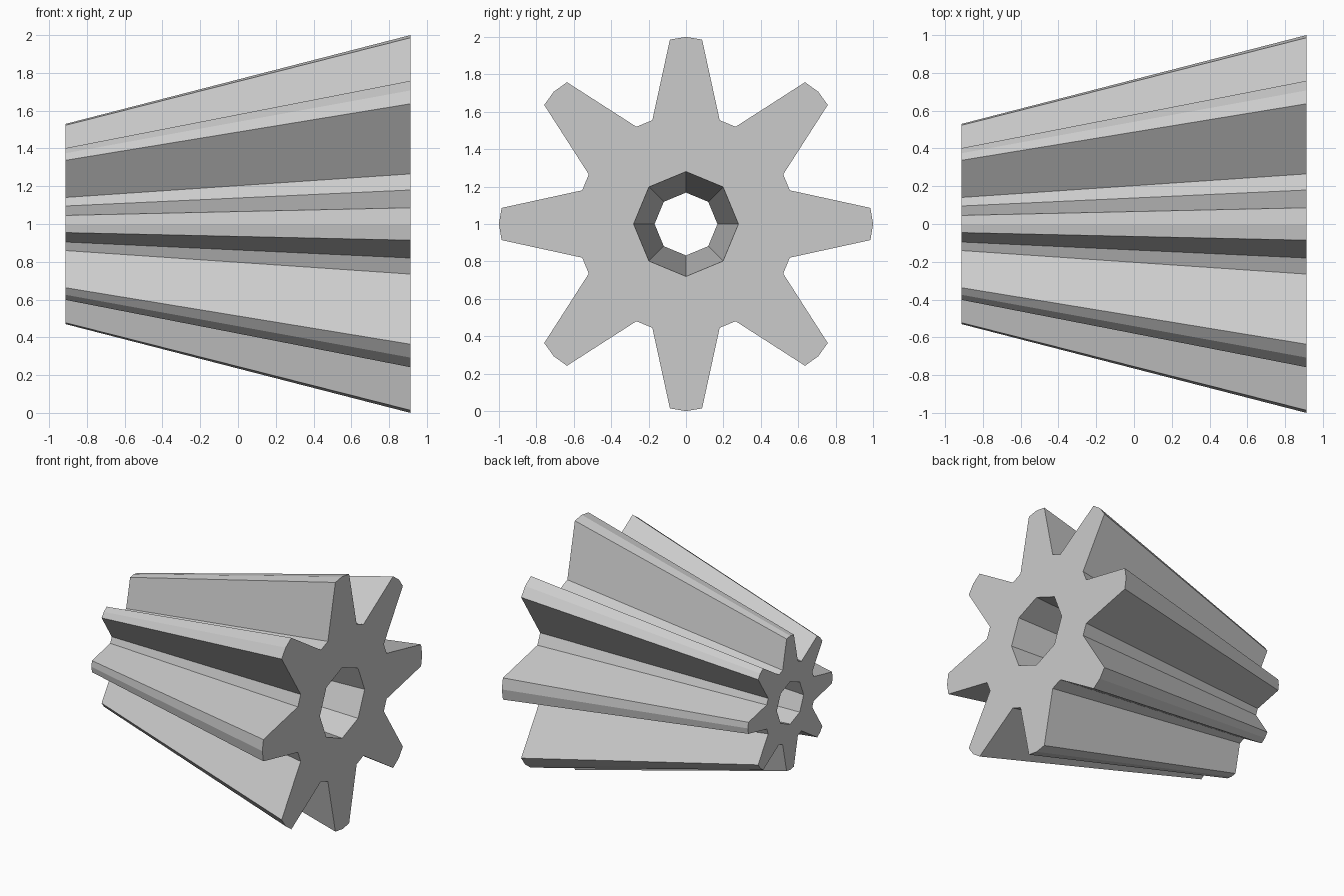
import bpy, bmesh, math

cube = bpy.data.objects.get("Cube")
if cube:
    bpy.data.objects.remove(cube, do_unlink=True)

TEETH = 8
HALF = 0.913
# One tooth at the wide end: across, outward
TOOTH = [(-0.18, 0.555), (-0.086, 0.986), (0, 1.0), (0.086, 0.986), (0.18, 0.555)]

steel = bpy.data.materials.new("plain grey")
steel.use_nodes = True
grey = (0.6, 0.6, 0.6, 1)
steel.diffuse_color = grey
steel.node_tree.nodes["Principled BSDF"].inputs["Base Color"].default_value = grey

bm = bmesh.new()


def spin(x, across, out, i):
    a = math.tau * i / TEETH
    y = across * math.cos(a) + out * math.sin(a)
    z = out * math.cos(a) - across * math.sin(a)
    return bm.verts.new((x, y, z + 1))


def make_end(x, scale, bore_radius):
    """Outline and bore vertices of one end, with its flat cap."""
    teeth = [[spin(x, a * scale, o * scale, i) for a, o in TOOTH] for i in range(TEETH)]
    bore = [spin(x, 0, bore_radius, i) for i in range(TEETH)]
    for i in range(TEETH):
        j = (i + 1) % TEETH
        bm.faces.new([bore[i]] + teeth[i])
        bm.faces.new((bore[i], teeth[i][-1], teeth[j][0], bore[j]))
    return [v for tooth in teeth for v in tooth], bore


def bridge(loop_a, loop_b):
    n = len(loop_a)
    for i in range(n):
        j = (i + 1) % n
        bm.faces.new((loop_a[i], loop_a[j], loop_b[j], loop_b[i]))


# Tapered toothed body with a tapered octagonal bore
wide_outline, wide_bore = make_end(HALF, 1.0, 0.28)
small_outline, small_bore = make_end(-HALF, 0.53, 0.168)
bridge(wide_outline, small_outline)
bridge(wide_bore, small_bore)
bmesh.ops.recalc_face_normals(bm, faces=bm.faces)

mesh = bpy.data.meshes.new("bevel_gear")
bm.to_mesh(mesh)
bm.free()
mesh.materials.append(steel)
gear = bpy.data.objects.new("bevel_gear", mesh)
bpy.context.collection.objects.link(gear)
